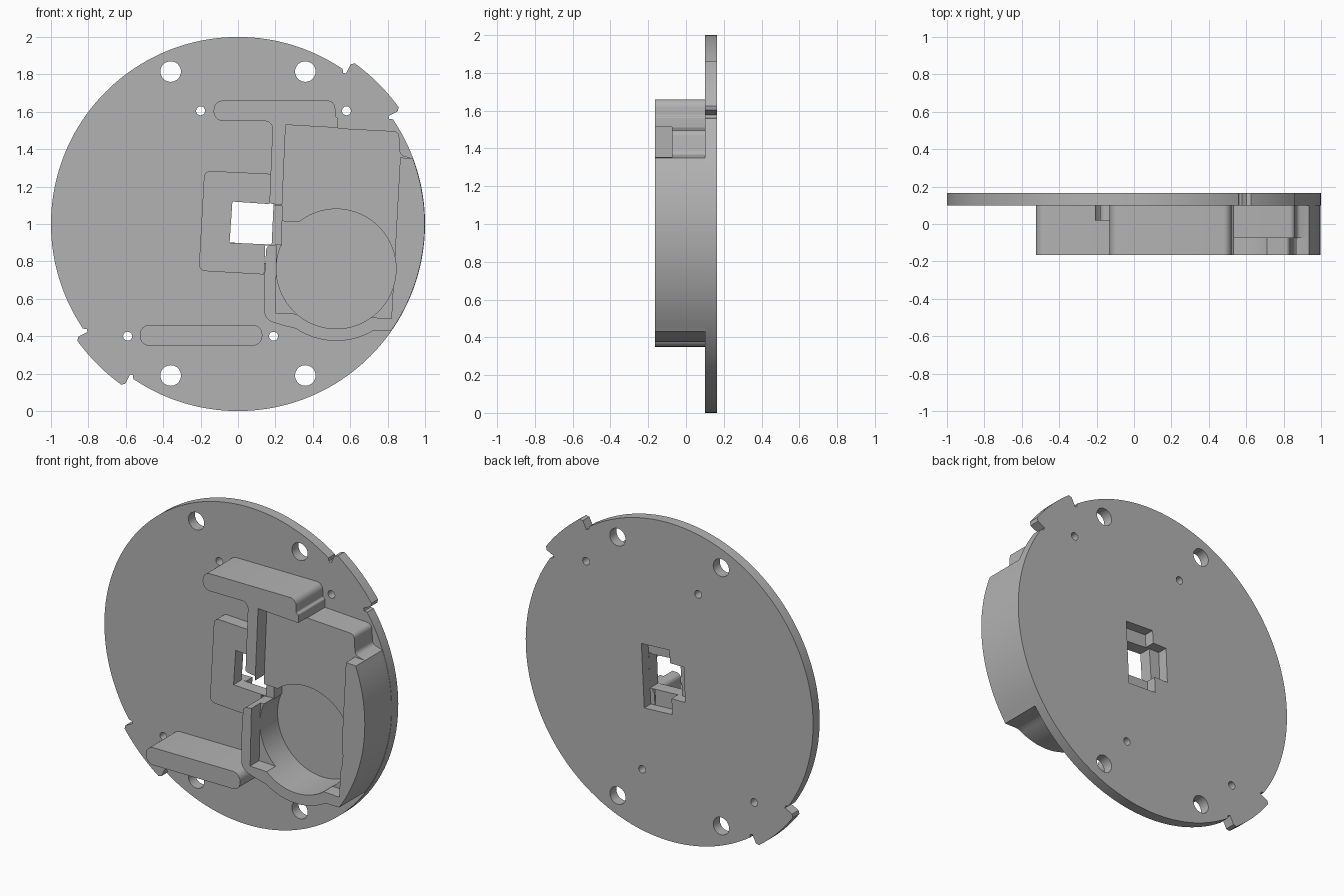
import bpy, bmesh
from math import cos, sin, radians, pi, tau
from mathutils import Vector

cube = bpy.data.objects.get("Cube")
if cube:
    bpy.data.objects.remove(cube, do_unlink=True)

grey = bpy.data.materials.new("plain_grey")
grey.use_nodes = True
GREY = (0.45, 0.45, 0.45, 1)
grey.diffuse_color = GREY
grey.node_tree.nodes["Principled BSDF"].inputs["Base Color"].default_value = GREY

FRONT, LEDGE, FACE, BACK = -0.165, -0.075, 0.1, 0.165


def arc(cx, cz, r, a0, a1, n):
    """Points along an arc, angles in degrees."""
    angles = [radians(a0 + (a1 - a0) * i / n) for i in range(n + 1)]
    return [(cx + r * cos(a), cz + r * sin(a)) for a in angles]


def circle(cx, cz, r, n=32):
    return arc(cx, cz, r, 0, 360, n)[:-1]


def fillet(points, steps=6):
    """Round each corner given as (x, z, radius); plain (x, z) stays sharp."""
    out = []
    for i, p in enumerate(points):
        c = Vector(p[:2])
        if len(p) == 2:
            out.append(c)
            continue
        a = Vector(points[i - 1][:2]) - c
        b = Vector(points[(i + 1) % len(points)][:2]) - c
        half = a.angle(b) / 2
        reach = min(p[2] / abs(sin(half) / cos(half)), a.length * 0.499, b.length * 0.499)
        radius = reach * sin(half) / cos(half)
        centre = c + (a.normalized() + b.normalized()).normalized() * (radius / sin(half))
        start = c + a.normalized() * reach - centre
        end = c + b.normalized() * reach - centre
        turn = start.angle_signed(end)
        for k in range(steps + 1):
            t = -turn * k / steps
            out.append(centre + Vector((start.x * cos(t) - start.y * sin(t),
                                        start.x * sin(t) + start.y * cos(t))))
    return out


def prism(name, outline, y0, y1):
    """Extrude an x-z outline from y0 to y1."""
    bm = bmesh.new()
    face = bm.faces.new([bm.verts.new((p[0], y0, p[1])) for p in outline])
    side = bmesh.ops.extrude_face_region(bm, geom=[face])["geom"]
    moved = [v for v in side if isinstance(v, bmesh.types.BMVert)]
    bmesh.ops.translate(bm, verts=moved, vec=(0, y1 - y0, 0))
    bmesh.ops.recalc_face_normals(bm, faces=bm.faces)
    mesh = bpy.data.meshes.new(name)
    bm.to_mesh(mesh)
    bm.free()
    mesh.materials.append(grey)
    obj = bpy.data.objects.new(name, mesh)
    bpy.context.collection.objects.link(obj)
    return obj


def cut(obj, outline, y0, y1):
    """Subtract a prism from a part."""
    cutter = prism("cutter", outline, y0, y1)
    cutter.hide_render = True
    mod = obj.modifiers.new("cut", "BOOLEAN")
    mod.operation, mod.solver, mod.object = "DIFFERENCE", "EXACT", cutter
    bpy.context.view_layer.objects.active = obj
    bpy.ops.object.modifier_apply(modifier=mod.name)
    bpy.data.objects.remove(cutter, do_unlink=True)


# Round base disc with two opposite edge tabs
half_rim = arc(0, 0, 1, -146, 34, 90)[1:]
half_rim += [(r * cos(radians(a)), r * sin(radians(a)))
             for a, r in ((34.8, 0.985), (35.7, 0.99), (35.2, 1.045))]
half_rim += arc(0, 0, 1.062, 36, 54, 10)
half_rim += [(r * cos(radians(a)), r * sin(radians(a)))
             for a, r in ((54.8, 1.045), (54.3, 0.99), (55.2, 0.985))]
# Half the rim runs from one tab to the next; the other half is its point mirror
start = arc(0, 0, 1, -124, 34, 80)
half = start + half_rim[90:]
rim = half + [(-x, -z) for x, z in half]
disc = prism("base_disc", [(x, z + 1) for x, z in rim], FACE, BACK)

# Screw holes and pin holes
for sx in (-1, 1):
    for z in (1.815, 0.19):
        cut(disc, circle(sx * 0.36, z, 0.055), 0, 0.3)
for x, z in ((-0.2, 1.605), (0.58, 1.605), (-0.59, 0.4), (0.19, 0.4)):
    cut(disc, circle(x, z, 0.024, 20), 0, 0.3)

# Stepped socket opening in the disc
cut(disc, [(0, 1.2), (0.195, 1.19), (0.175, 0.79), (-0.02, 0.8), (-0.015, 0.9),
           (-0.11, 0.9), (-0.1, 1.12), (-0.005, 1.12)], 0, 0.3)

# Low plate around the square opening
plate = prism("socket_plate", fillet([
    (-0.18, 1.285, 0.035), (0.175, 1.268), (0.168, 1.1), (0.235, 1.1), (0.235, 0.885),
    (0.145, 0.885), (0.14, 0.73), (-0.21, 0.75, 0.035)]), 0.02, FACE)
cut(plate, [(-0.03, 1.12), (0.19, 1.105), (0.18, 0.89), (-0.045, 0.9)], -0.1, 0.2)

# Lower straight rib
prism("lower_rib", fillet([(-0.525, 0.35, 0.05), (0.13, 0.35, 0.05),
                           (0.13, 0.46, 0.05), (-0.525, 0.46, 0.05)]), FRONT, FACE)

# Housing: upper rib, stem, side wall and cup in one outline
cup = (0.525, 0.76)
outline = [(0.14, 0.70), (0.152, 0.885, 0.03), (0.21, 0.89), (0.4, 0.89), (0.4, 1.01),
           (0.235, 1.015), (0.235, 1.1), (0.168, 1.11, 0.012), (0.186, 1.55, 0.04),
           (-0.13, 1.55, 0.05), (-0.13, 1.66, 0.05), (0.52, 1.66, 0.05),
           (0.52, 1.575, 0.01), (0.535, 1.565, 0.01), (0.535, 1.512),
           (0.86, 1.495, 0.03), (0.868, 1.37, 0.03), (0.935, 1.35)]
outline += arc(0, 1, 0.998, 20, -34.5, 30)
outline += [(0.82, 0.43), (0.74, 0.43)]
outline += arc(*cup, 0.385, -60, -124, 16)
outline += [(0.25, 0.455, 0.05), (0.138, 0.49, 0.07)]
housing = prism("cup_housing", fillet(outline), FRONT, FACE)

# Shallow tilted recess, then the round cup down to the disc
cut(housing, [(0.2, 0.525), (0.82, 0.495), (0.867, 1.355), (1.1, 1.345), (1.1, 1.6),
              (0.537, 1.6), (0.537, 1.514), (0.255, 1.53), (0.234, 1.05),
              (0.21, 0.95)], -0.3, LEDGE)
cut(housing, circle(*cup, 0.32, 72), -0.3, 0.3)

# Smooth curved walls while keeping crisp edges
for obj in bpy.context.collection.objects:
    if obj.type == "MESH" and grey.name in obj.data.materials:
        bpy.ops.object.select_all(action="DESELECT")
        obj.select_set(True)
        bpy.context.view_layer.objects.active = obj
        bpy.ops.object.shade_smooth_by_angle(angle=radians(25))
